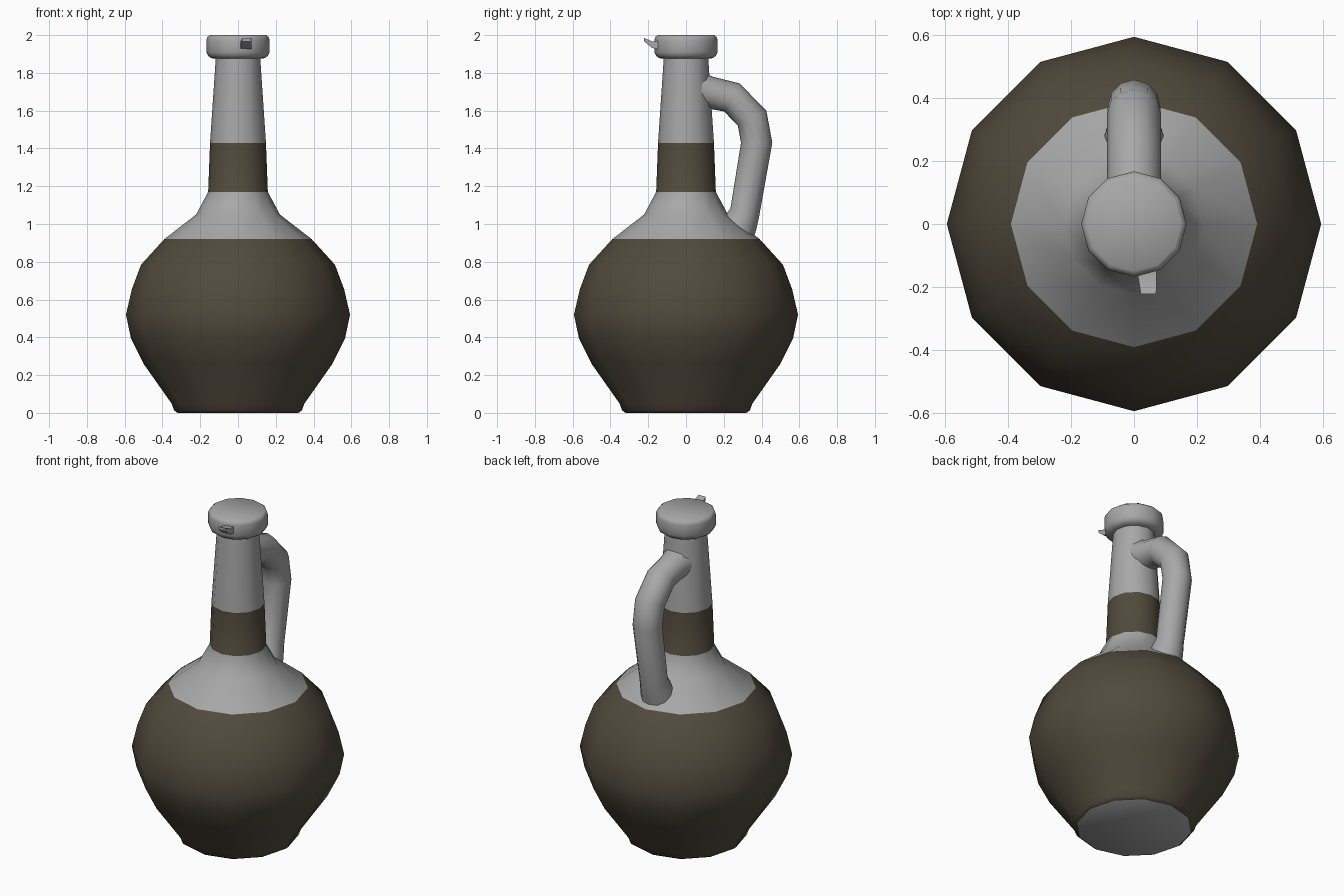
import bpy, bmesh
from math import sin, cos, pi
from mathutils import Vector

if "Cube" in bpy.data.objects:
    bpy.data.objects.remove(bpy.data.objects["Cube"])

SIDES = 12


def material(name, color):
    m = bpy.data.materials.new(name)
    m.diffuse_color = color
    m.use_nodes = True
    m.node_tree.nodes["Principled BSDF"].inputs["Base Color"].default_value = m.diffuse_color
    return m


grey = material("grey_clay", (0.39, 0.39, 0.39, 1))
brown = material("brown_glaze", (0.083, 0.067, 0.045, 1))


def finish(name, bm, mats, angle=50):
    bmesh.ops.recalc_face_normals(bm, faces=bm.faces)
    mesh = bpy.data.meshes.new(name)
    bm.to_mesh(mesh)
    bm.free()
    for m in mats:
        mesh.materials.append(m)
    ob = bpy.data.objects.new(name, mesh)
    bpy.context.collection.objects.link(ob)
    bpy.ops.object.select_all(action='DESELECT')
    ob.select_set(True)
    bpy.context.view_layer.objects.active = ob
    bpy.ops.object.shade_smooth_by_angle(angle=angle * pi / 180)
    return ob


def skin(bm, rings, slots=None):
    """Bridge successive rings of points, and cap both ends."""
    vs = [[bm.verts.new(p) for p in ring] for ring in rings]
    n = len(vs[0])
    for k, (a, b) in enumerate(zip(vs, vs[1:])):
        for i in range(n):
            f = bm.faces.new((a[i], a[(i + 1) % n], b[(i + 1) % n], b[i]))
            f.material_index = slots[k] if slots else 0
    bm.faces.new(vs[0])
    bm.faces.new(vs[-1])


# bottle: lathed profile of radius, height, and material of the band above (1 = brown)
profile = [
    (0.32, 0.0, 1), (0.338, 0.013, 1), (0.352, 0.05, 1), (0.50, 0.26, 1),
    (0.567, 0.395, 1), (0.593, 0.52, 1), (0.562, 0.655, 1), (0.513, 0.785, 1),
    (0.39, 0.92, 0), (0.222, 1.05, 0), (0.158, 1.17, 1), (0.148, 1.43, 0),
    (0.118, 1.875, 0), (0.142, 1.878, 0), (0.158, 1.89, 0), (0.167, 1.91, 0),
    (0.167, 1.975, 0), (0.162, 1.99, 0), (0.149, 2.0, 0),
]
bm = bmesh.new()
rings = [[(r * cos(2 * pi * i / SIDES), r * sin(2 * pi * i / SIDES), z)
          for i in range(SIDES)] for r, z, _ in profile]
skin(bm, rings, [s for _, _, s in profile])
finish("bottle", bm, [grey, brown])

# handle: tube swept along a y, z path, with slightly flared ends
path = [(0.07, 1.705, 0.10), (0.13, 1.695, 0.085), (0.243, 1.67, 0.085),
        (0.350, 1.56, 0.085), (0.374, 1.43, 0.083), (0.311, 1.06, 0.079),
        (0.290, 1.01, 0.09), (0.26, 0.94, 0.10)]
pts = [Vector((0, y, z)) for y, z, _ in path]
rings = []
for k, p in enumerate(pts):
    before = (p - pts[max(k - 1, 0)]).normalized()
    after = (pts[min(k + 1, len(pts) - 1)] - p).normalized()
    t = (before + after).normalized()
    side = Vector((0, -t.z, t.y))
    r = path[k][2]
    rings.append([p + r * (Vector((1, 0, 0)) * cos(2 * pi * i / SIDES)
                           + side * sin(2 * pi * i / SIDES)) for i in range(SIDES)])
bm = bmesh.new()
skin(bm, rings)
finish("handle", bm, [grey], 75)

# small upturned nub on the front of the lip: y, x range, z range
bm = bmesh.new()
sections = [(-0.14, 0.008, 0.072, 1.925, 1.968), (-0.18, 0.015, 0.072, 1.932, 1.967),
            (-0.222, 0.022, 0.070, 1.967, 1.985)]
skin(bm, [[(x0, y, z0), (x1, y, z0), (x1, y, z1), (x0, y, z1)]
          for y, x0, x1, z0, z1 in sections])
finish("lip_nub", bm, [grey])
